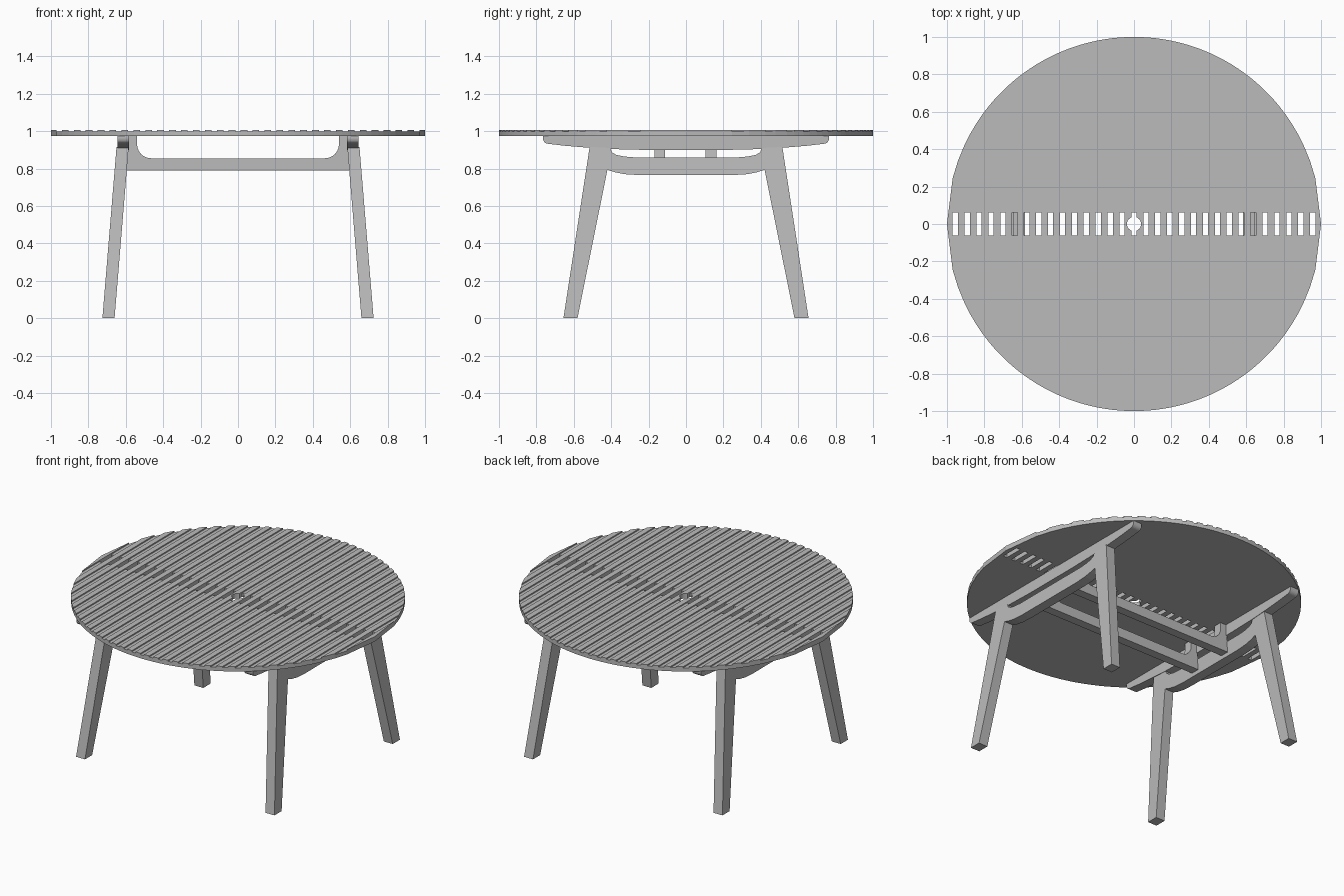
import bpy, bmesh
from math import sqrt, acos, sin, cos, pi

if "Cube" in bpy.data.objects:
    bpy.data.objects.remove(bpy.data.objects["Cube"])

grey = bpy.data.materials.new("warm_grey")
grey.use_nodes = True
grey.diffuse_color = (0.5, 0.5, 0.5, 1)
grey.node_tree.nodes["Principled BSDF"].inputs["Base Color"].default_value = (0.5, 0.5, 0.5, 1)


def prism(bm, points, place, lo, hi):
    """Extrude a flat outline from lo to hi; place maps (a, b, depth) to x, y, z."""
    rings = [[bm.verts.new(place(a, b, d)) for a, b in points] for d in (lo, hi)]
    bm.faces.new(rings[0])
    bm.faces.new(rings[1])
    n = len(points)
    for i in range(n):
        j = (i + 1) % n
        bm.faces.new((rings[0][i], rings[0][j], rings[1][j], rings[1][i]))


def finish(name, bm):
    bmesh.ops.recalc_face_normals(bm, faces=bm.faces)
    mesh = bpy.data.meshes.new(name)
    bm.to_mesh(mesh)
    bm.free()
    mesh.materials.append(grey)
    obj = bpy.data.objects.new(name, mesh)
    bpy.context.collection.objects.link(obj)
    return obj


def part(name, points, place, lo, hi):
    bm = bmesh.new()
    prism(bm, points, place, lo, hi)
    return finish(name, bm)


def mirrored(half):
    """Close a half outline by reflecting it across the vertical centre line."""
    return half + [(-a, b) for a, b in reversed(half)]


def arc(cx, cz, r, start, end, steps=6):
    return [(cx + r * cos(start + (end - start) * i / steps),
             cz + r * sin(start + (end - start) * i / steps)) for i in range(steps + 1)]


# Round top: raised slats, with a slotted groove between each pair
PITCH, HALF, SLOT, HOLE = 0.0637, 0.014, 0.062, 0.038
BOTTOM, GROOVE, TOP = 0.973, 0.997, 1.005
COUNT = 15
flat = lambda a, b, d: (a, b, d)


def rim(x):
    return sqrt(max(0, 1 - x * x))


bm = bmesh.new()
for k in range(-COUNT, COUNT + 1):
    a, b = k * PITCH - HALF, k * PITCH + HALF
    for s in (-1, 1):
        prism(bm, [(a, s * SLOT), (b, s * SLOT), (b, s * rim(b)), (a, s * rim(a))],
              flat, BOTTOM, GROOVE)
for s in (-1, 1):
    for k in range(COUNT):
        a, b = k * PITCH + HALF, (k + 1) * PITCH - HALF
        outline = [(a, -rim(a)), (b, -rim(b)), (b, rim(b)), (a, rim(a))]
        if k == 0:  # round centre hole bites into the two middle slats
            t = acos(HALF / HOLE)
            outline += arc(0, 0, HOLE, t, -t, 10)
        prism(bm, [(s * x, y) for x, y in outline], flat, BOTTOM, TOP)
    edge = COUNT * PITCH + HALF
    prism(bm, [(s * edge, -rim(edge)), (s, 0), (s * edge, rim(edge))], flat, BOTTOM, TOP)
finish("table_top", bm)

# Side rails under the top, and splayed leg frames with a curved crossbeam
rail = mirrored([(0, 0.898), (0.2, 0.899), (0.4, 0.904), (0.52, 0.911), (0.65, 0.922)]
                + arc(0.735, 0.962, 0.03, -pi / 2, 0) + [(0.765, 0.975)])[1:-1]
frame = mirrored([(0.28, 0.86), (0.33, 0.864), (0.37, 0.872), (0.395, 0.885), (0.405, 0.91),
                  (0.515, 0.915), (0.655, 0), (0.58, 0), (0.42, 0.793),
                  (0.38, 0.78), (0.33, 0.77), (0.25, 0.765)])

for side, s in (("left", 1), ("right", -1)):
    part(side + "_rail", rail, lambda a, b, d: (s * d, a, b), 0.582, 0.645)
    part(side + "_leg_frame", frame,
         lambda a, b, d: (s * (d + 0.0825 * (0.97 - b)), a, b), 0.58, 0.645)

# Two long stretchers with upturned ends
stretcher = mirrored(arc(0.465, 0.93, 0.075, -pi / 2, 0)
                     + [(0.54, 0.975), (0.582, 0.975), (0.6, 0.79)])
for name, y in (("front_stretcher", -0.14), ("back_stretcher", 0.134)):
    part(name, stretcher, lambda a, b, d: (a, y + d, b), -0.029, 0.029)
